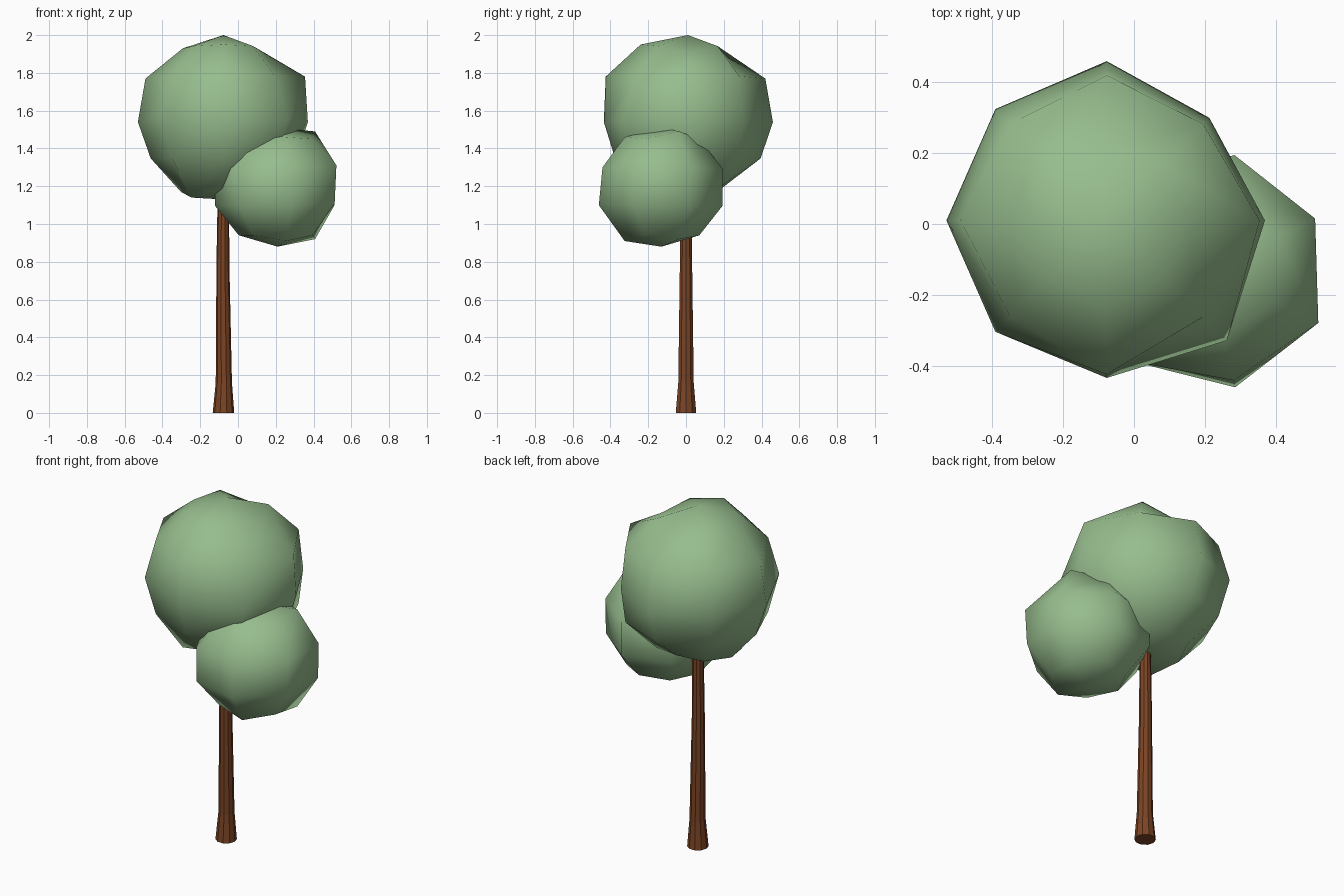
import bpy, bmesh, math
from mathutils import Vector

cube = bpy.data.objects.get("Cube")
if cube:
    bpy.data.objects.remove(cube, do_unlink=True)


def material(name, color):
    mat = bpy.data.materials.new(name)
    mat.use_nodes = True
    mat.diffuse_color = color
    mat.node_tree.nodes["Principled BSDF"].inputs["Base Color"].default_value = color
    return mat


def build(name, rings, mat, poles=None, smooth=False):
    """Skin a stack of rings, closed by pole points or flat end caps."""
    bm = bmesh.new()
    loops = [[bm.verts.new(p) for p in ring] for ring in rings]
    n = len(loops[0])
    for low, high in zip(loops, loops[1:]):
        for i in range(n):
            j = (i + 1) % n
            bm.faces.new((low[i], low[j], high[j], high[i]))
    if poles:
        bottom, top = [bm.verts.new(p) for p in poles]
        for i in range(n):
            j = (i + 1) % n
            bm.faces.new((loops[0][j], loops[0][i], bottom))
            bm.faces.new((loops[-1][i], loops[-1][j], top))
    else:
        bm.faces.new(loops[0][::-1])
        bm.faces.new(loops[-1])
    bmesh.ops.recalc_face_normals(bm, faces=bm.faces)
    for face in bm.faces:
        face.smooth = smooth
    mesh = bpy.data.meshes.new(name)
    bm.to_mesh(mesh)
    bm.free()
    mesh.materials.append(mat)
    obj = bpy.data.objects.new(name, mesh)
    bpy.context.collection.objects.link(obj)
    return obj


def crown(name, center, height, radius, segments, bands, turn, dents, mat):
    """A coarse ball; dents maps (ring, segment) to its own radius and z."""
    c = Vector(center)
    rings = []
    for r in range(1, bands):
        lat = math.pi * (r / bands - 0.5)
        ring = []
        for s in range(segments):
            a = turn + math.tau * s / segments
            rad, z = dents.get((r, s), (radius * math.cos(lat), c.z + height * math.sin(lat)))
            ring.append((c.x + rad * math.cos(a), c.y + rad * math.sin(a), z))
        rings.append(ring)
    up = Vector((0, 0, height))
    return build(name, rings, mat, (c - up, c + up), True)


leaf = material("leaf green", (0.31, 0.51, 0.27, 1))
bark = material("bark brown", (0.20, 0.058, 0.018, 1))

# Trunk with a flared foot
profile = [(0.057, 0.0, -0.077), (0.043, 0.16, -0.075), (0.034, 0.8, -0.08), (0.03, 1.2, -0.077)]
sides = 10
build("trunk", [[(x + r * math.cos(math.tau * i / sides), r * math.sin(math.tau * i / sides), z)
                 for i in range(sides)] for r, z, x in profile], bark)

# Large upper crown
upper_dents = {
    (1, 2): (0.18, 1.19), (1, 4): (0.225, 1.17), (1, 5): (0.24, 1.14),
    (3, 0): (0.447, 1.54), (3, 1): (0.41, 1.55), (3, 2): (0.45, 1.54), (3, 4): (0.453, 1.54),
    (3, 6): (0.445, 1.54), (3, 7): (0.48, 1.55),
    (4, 0): (0.432, 1.78), (4, 2): (0.41, 1.77), (4, 4): (0.413, 1.77), (4, 6): (0.435, 1.78),
    (5, 0): (0.225, 1.9), (5, 2): (0.21, 1.88), (5, 4): (0.215, 1.93), (5, 6): (0.25, 1.95),
}
crown("upper_crown", (-0.077, 0.01, 1.565), 0.435, 0.445, 8, 6, 0, upper_dents, leaf)

# Small side crown
step = math.tau / 7
lower_dents = {
    (1, 0): (0.22, 0.92), (1, 5): (0.2, 0.91),
    (2, 6): (0.335, 1.11), (2, 5): (0.34, 1.1),
    (3, 0): (0.335, 1.3), (3, 6): (0.345, 1.31), (3, 5): (0.32, 1.3),
    (4, 0): (0.22, 1.49), (4, 5): (0.2, 1.46),
}
crown("lower_crown", (0.21, -0.13, 1.195), 0.315, 0.35, 7, 5, step / 2, lower_dents, leaf)
